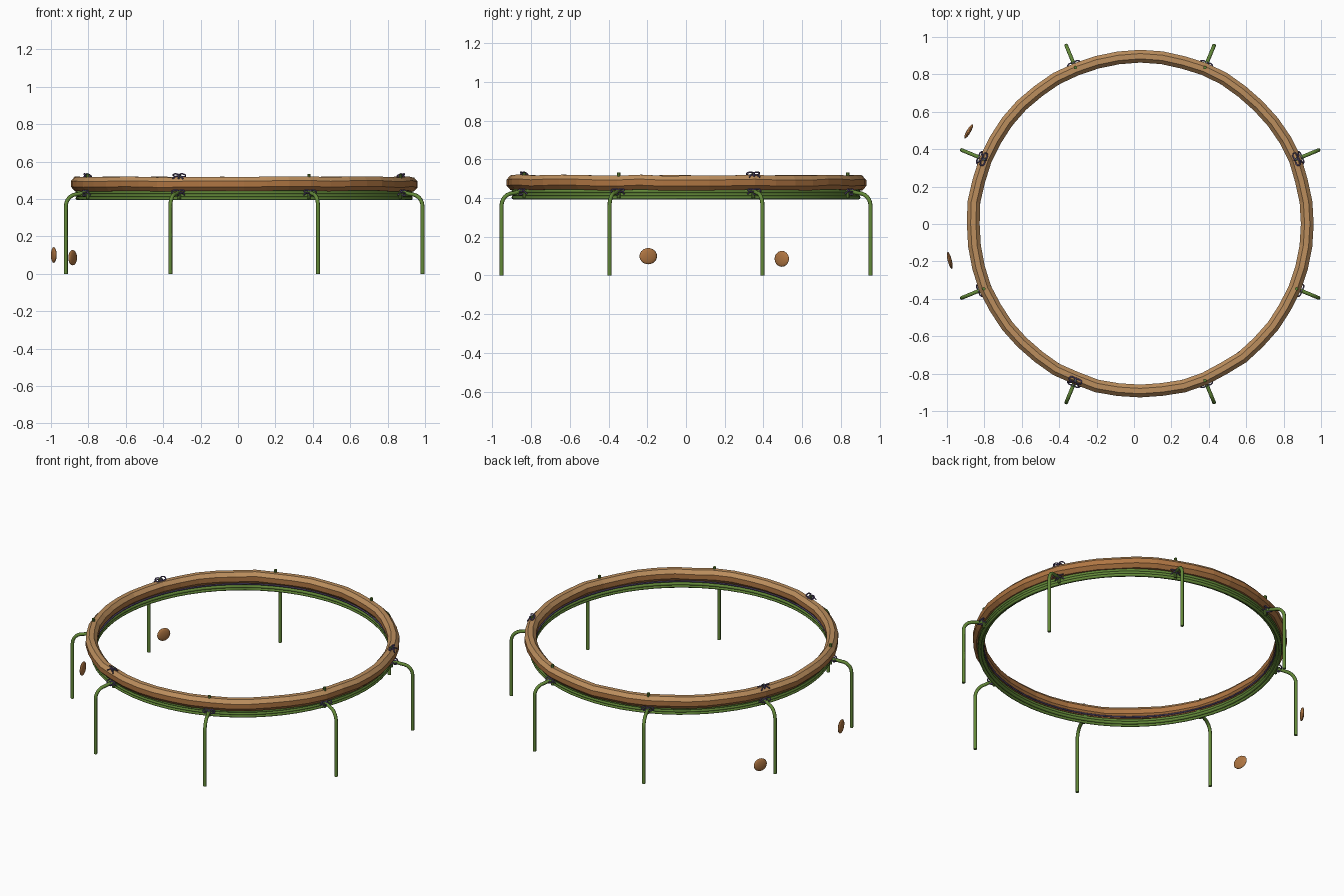
import bpy, bmesh, math, random
from math import sin, cos, pi, radians
from mathutils import Vector, Matrix

if "Cube" in bpy.data.objects:
    bpy.data.objects.remove(bpy.data.objects["Cube"])

random.seed(4)
CENTRE = Vector((0.033, 0, 0))


def material(name, rgb):
    m = bpy.data.materials.new(name)
    m.use_nodes = True
    m.diffuse_color = (*rgb, 1)
    m.node_tree.nodes["Principled BSDF"].inputs["Base Color"].default_value = (*rgb, 1)
    return m


TAN = material("pale_wood", (0.50, 0.27, 0.11))
BROWN = material("brown_wood", (0.43, 0.18, 0.055))
GREEN = material("green_stem", (0.125, 0.25, 0.04))
PURPLE = material("purple_cord", (0.12, 0.085, 0.21))


def mesh_object(name, bm, mats, smooth=False):
    me = bpy.data.meshes.new(name)
    bmesh.ops.recalc_face_normals(bm, faces=bm.faces)
    for f in bm.faces:
        f.smooth = smooth
    bm.to_mesh(me)
    bm.free()
    for m in mats:
        me.materials.append(m)
    ob = bpy.data.objects.new(name, me)
    bpy.context.collection.objects.link(ob)
    return ob


def tube(bm, points, radius, sides=8, closed=False):
    """Sweep a round section along a path."""
    pts = [Vector(p) for p in points]
    n = len(pts)
    rings, side = [], None
    for i, p in enumerate(pts):
        a = pts[(i - 1) % n] if closed else pts[max(i - 1, 0)]
        b = pts[(i + 1) % n] if closed else pts[min(i + 1, n - 1)]
        t = (b - a).normalized()
        if side is None:
            side = t.orthogonal()
        side = (side - t * side.dot(t)).normalized()
        up = t.cross(side)
        rings.append([bm.verts.new(p + radius * (side * cos(2 * pi * k / sides)
                      + up * sin(2 * pi * k / sides))) for k in range(sides)])
    for i in range(n if closed else n - 1):
        r, s = rings[i], rings[(i + 1) % n]
        for k in range(sides):
            j = (k + 1) % sides
            bm.faces.new((r[k], r[j], s[j], s[k]))
    if not closed:
        bm.faces.new(rings[0])
        bm.faces.new(rings[-1])


def circle(radius, z, count=64):
    return [CENTRE + Vector((radius * cos(2 * pi * i / count),
                             radius * sin(2 * pi * i / count), z)) for i in range(count)]


# Hand-carved wooden rim: a faceted, slightly uneven ring
bm = bmesh.new()
SEG, SIDES = 48, 8
rows = []
for i in range(SEG):
    a = 2 * pi * i / SEG
    dr, dz = random.uniform(-0.003, 0.003), random.uniform(-0.003, 0.003)
    row = []
    for k in range(SIDES):
        b = 2 * pi * k / SIDES + pi / 8
        r = 0.895 + dr + 0.037 * cos(b)
        row.append(bm.verts.new(CENTRE + Vector((r * cos(a), r * sin(a), 0.48 + dz + 0.041 * sin(b)))))
    rows.append(row)
for i in range(SEG):
    r, s = rows[i], rows[(i + 1) % SEG]
    for k in range(SIDES):
        j = (k + 1) % SIDES
        f = bm.faces.new((r[k], s[k], s[j], r[j]))
        f.material_index = 0 if k < 3 else 1
mesh_object("wooden_rim", bm, [TAN, BROWN])

# Bundle of green hoops under the rim
bm = bmesh.new()
for radius, z in ((0.892, 0.403), (0.892, 0.419), (0.892, 0.435), (0.876, 0.411), (0.876, 0.427)):
    tube(bm, circle(radius, z), 0.0095, closed=True)
mesh_object("green_hoops", bm, [GREEN], True)

# Thin cord running along the inside of the rim
bm = bmesh.new()
tube(bm, circle(0.868, 0.446), 0.005, 6, True)
mesh_object("inner_cord", bm, [PURPLE], True)


def tie(bm, place):
    """Cord bow: a wrap, two loops and two loose tails."""
    tube(bm, [place @ Vector((0.013 * cos(t * pi / 5), 0, 0.013 * sin(t * pi / 5)))
              for t in range(10)], 0.005, 6, True)
    for s in (-1, 1):
        loop = []
        for t in range(10):
            q = 2 * pi * t / 10
            loop.append(place @ Vector((0.012 * sin(q), s * 0.018 * (1 - cos(q)),
                                        0.008 + 0.008 * sin(q))))
        tube(bm, loop, 0.004, 6, True)
        tube(bm, [place @ Vector(p) for p in ((0, 0, 0), (0.014, s * 0.013, 0.004),
                                              (0.024, s * 0.03, -0.01))], 0.004, 6)


# Eight bent legs, with pegs through the rim and cord ties
TOP_TIES = (0, 3, 5)
for i in range(8):
    place = Matrix.Translation(CENTRE) @ Matrix.Rotation(radians(22.5 + 45 * i), 4, "Z")
    path = [Vector((1.032, 0, 0)), Vector((1.032, 0, 0.2))]
    for t in range(7):
        q = t * pi / 12
        path.append(Vector((0.967 + 0.065 * cos(q), 0, 0.36 + 0.065 * sin(q))))
    path += [Vector((0.93, 0, 0.433)), Vector((0.875, 0, 0.441))]
    bm = bmesh.new()
    tube(bm, [place @ p for p in path], 0.0105)
    leg = mesh_object(f"leg_{i + 1}", bm, [GREEN], True)

    bm = bmesh.new()
    tube(bm, [place @ Vector((0.905, 0, z)) for z in (0.40, 0.533)], 0.009)
    mesh_object(f"peg_{i + 1}", bm, [GREEN])

    bm = bmesh.new()
    tie(bm, place @ Matrix.Translation((0.925, 0, 0.431)) @ Matrix.Rotation(pi / 2, 4, "Z")
        @ Matrix.Rotation(pi / 2, 4, "Z"))
    if i in TOP_TIES:
        tie(bm, place @ Matrix.Translation((0.905, 0, 0.518)))
    mesh_object(f"cord_tie_{i + 1}", bm, [PURPLE], True)

# Two flat wooden pebbles beside the frame
for name, loc, turn, size in (("pebble_front", (-0.985, -0.195, 0.1), 14, (0.011, 0.047, 0.042)),
                              ("pebble_back", (-0.884, 0.495, 0.086), -30, (0.011, 0.043, 0.041))):
    bm = bmesh.new()
    bmesh.ops.create_uvsphere(bm, u_segments=16, v_segments=10, radius=1,
                              matrix=Matrix.Translation(loc) @ Matrix.Rotation(radians(turn), 4, "Z")
                              @ Matrix.Diagonal((*size, 1)))
    mesh_object(name, bm, [BROWN], True)

# Keep hard edges on the leg and hoop ends
bpy.ops.object.select_all(action="DESELECT")
for ob in bpy.context.collection.objects:
    if ob.type == "MESH" and ob.name.startswith("leg"):
        ob.select_set(True)
        bpy.context.view_layer.objects.active = ob
bpy.ops.object.shade_smooth_by_angle(angle=radians(50))
